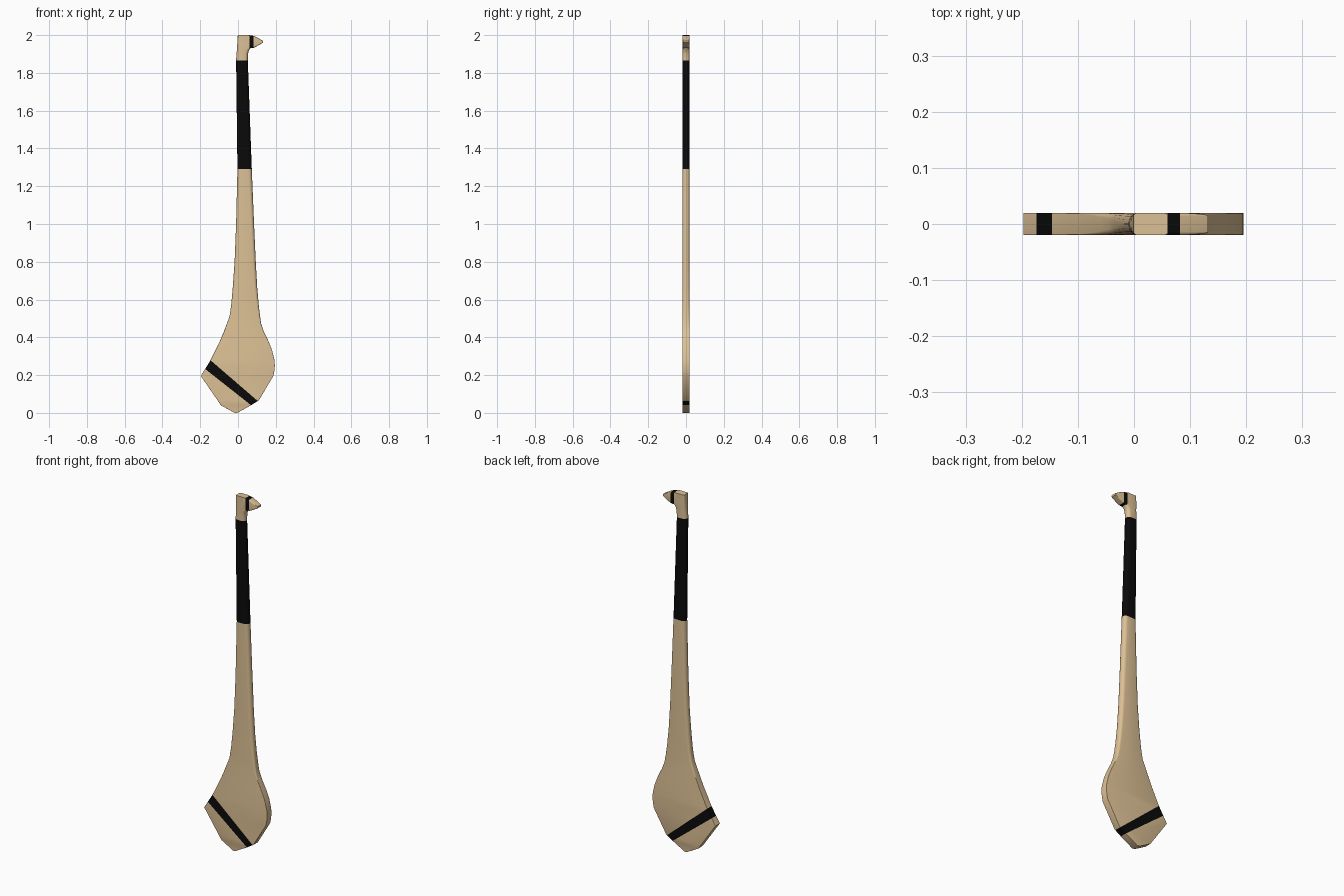
import bpy, bmesh, math
from mathutils import Vector

if "Cube" in bpy.data.objects:
    bpy.data.objects.remove(bpy.data.objects["Cube"])

HALF = 0.0195  # half thickness in y


def material(name, color):
    m = bpy.data.materials.new(name)
    m.diffuse_color = color
    m.use_nodes = True
    m.node_tree.nodes["Principled BSDF"].inputs["Base Color"].default_value = m.diffuse_color
    return m


ash = material("ash_wood", (0.72, 0.53, 0.30, 1))
tape = material("black_tape", (0.003, 0.003, 0.003, 1))


def ring(lo, hi, half, r, steps=4):
    """Rounded rectangle as (along, y) pairs."""
    r = min(r, (hi - lo) * 0.49, half * 0.98)
    pts = []
    for k, (a, b) in enumerate([(hi - r, half - r), (lo + r, half - r),
                                (lo + r, r - half), (hi - r, r - half)]):
        for i in range(steps + 1):
            t = math.pi / 2 * (k + i / steps)
            pts.append((a + r * math.cos(t), b + r * math.sin(t)))
    return pts


def loft(sections, along_x=False):
    bm = bmesh.new()
    rows = []
    for pos, lo, hi, half, r in sections:
        rows.append([bm.verts.new((pos, y, a) if along_x else (a, y, pos))
                     for a, y in ring(lo, hi, half, r)])
    n = len(rows[0])
    for p, q in zip(rows, rows[1:]):
        for i in range(n):
            j = (i + 1) % n
            bm.faces.new((p[i], p[j], q[j], q[i]))
    bm.faces.new(rows[0])
    bm.faces.new(rows[-1])
    bmesh.ops.recalc_face_normals(bm, faces=bm.faces)
    return bm


def part(name, source, mat, *planes):
    """Keep the slice of the loft on the positive side of every plane."""
    bm = source.copy()
    for co, no in planes:
        bmesh.ops.bisect_plane(bm, geom=bm.verts[:] + bm.edges[:] + bm.faces[:],
                               dist=1e-6, plane_co=co, plane_no=no, clear_inner=True)
    me = bpy.data.meshes.new(name)
    bm.to_mesh(me)
    bm.free()
    me.materials.append(mat)
    ob = bpy.data.objects.new(name, me)
    bpy.context.collection.objects.link(ob)
    bpy.ops.object.select_all(action='DESELECT')
    ob.select_set(True)
    bpy.context.view_layer.objects.active = ob
    bpy.ops.object.shade_smooth_by_angle(angle=math.radians(30))


def above(x, z, nx=0, nz=1):
    return Vector((x, 0, z)), Vector((nx, 0, nz))


def below(x, z, nx=0, nz=1):
    return Vector((x, 0, z)), Vector((-nx, 0, -nz))


# Stick outline: height, left edge, right edge, corner radius
outline = [
    (0.0, -0.018, -0.004, .001), (0.04, -0.09, 0.068, .001),
    (0.066, -0.108, 0.11, .001), (0.195, -0.197, 0.187, .001),
    (0.22, -0.182, 0.192, .001), (0.25, -0.163, 0.195, .001),
    (0.28, -0.145, 0.193, .001), (0.33, -0.12, 0.181, .001),
    (0.38, -0.096, 0.161, .002), (0.43, -0.075, 0.137, .004),
    (0.47, -0.06, 0.123, .007), (0.51, -0.045, 0.117, .010),
    (0.57, -0.036, 0.11, .013), (0.66, -0.028, 0.102, .016),
    (0.80, -0.018, 0.094, .018), (1.0, -0.01, 0.085, .018),
    (1.29, -0.003, 0.073, .018), (1.865, -0.01, 0.052, .018),
    (1.90, -0.008, 0.053, .017), (1.92, -0.006, 0.058, .015),
    (1.936, -0.005, 0.07, .012), (1.95, -0.004, 0.06, .010),
    (2.0, -0.001, 0.06, .006),
]
stick = loft([(z, a, b, HALF, r) for z, a, b, r in outline])

# Slanted blade tape edges and level grip edges
band_low, band_high = (-.177, .235, .195, .247), (-.145, .278, .218, .253)
grip_low, grip_high = (0, 1.29, -.03, 1), (0, 1.866, .03, 1)
part("blade_tip", stick, ash, below(*band_low))
part("blade_band", stick, tape, above(*band_low), below(*band_high))
part("blade_and_shaft", stick, ash, above(*band_high), below(*grip_low))
part("grip", stick, tape, above(*grip_low), below(*grip_high))
part("neck", stick, ash, above(*grip_high))

# Hooked end at the top of the handle, tapering to a wedge
hook = loft([(0.045, 1.935, 2.0, HALF, .006), (0.06, 1.930, 2.0, HALF, .006),
             (0.082, 1.932, 1.996, HALF, .006), (0.105, 1.944, 1.985, .019, .005),
             (0.132, 1.960, 1.970, .016, .002)], along_x=True)
part("hook_base", hook, ash, below(0.06, 0, 1, 0))
part("hook_band", hook, tape, above(0.06, 0, 1, 0), below(0.082, 0, 1, 0))
part("hook_tip", hook, ash, above(0.082, 0, 1, 0))
stick.free()
hook.free()
